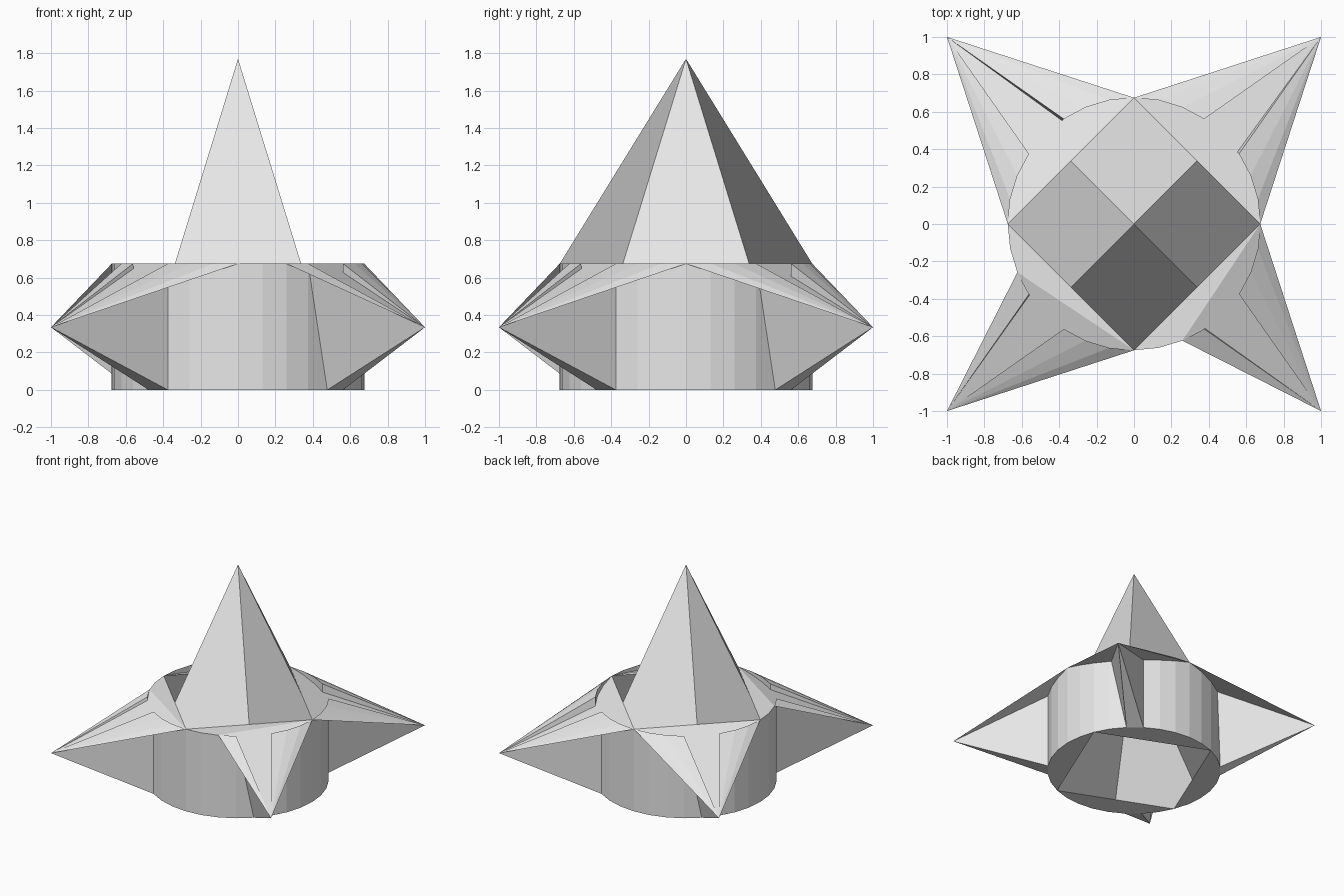
import bpy, bmesh, math
from mathutils import Vector

if "Cube" in bpy.data.objects:
    bpy.data.objects.remove(bpy.data.objects["Cube"])

R = 0.675          # drum radius and height
STEP = 11.25       # 32-sided drum
TIP_Z = 0.335
PEAK_Z = 1.77

grey = bpy.data.materials.new("light grey")
grey.diffuse_color = (0.8, 0.8, 0.8, 1)
grey.use_nodes = True
grey.node_tree.nodes["Principled BSDF"].inputs["Base Color"].default_value = grey.diffuse_color


def pt(deg, z, r=R):
    a = math.radians(deg)
    return (r * math.cos(a), r * math.sin(a), z)


def make(name, polys):
    """Object from a list of polygons, each a list of points."""
    bm = bmesh.new()
    seen = {}
    for poly in polys:
        vs = []
        for p in poly:
            key = tuple(round(c, 4) for c in p)
            if key not in seen:
                seen[key] = bm.verts.new(p)
            vs.append(seen[key])
        bm.faces.new(vs)
    me = bpy.data.meshes.new(name)
    bm.to_mesh(me)
    bm.free()
    me.materials.append(grey)
    ob = bpy.data.objects.new(name, me)
    bpy.context.collection.objects.link(ob)
    return ob


walls, spikes, rim, underside = [], [], [], []
for k in range(4):
    T = [pt(90 * k + STEP * s, R) for s in range(11)]
    B = [pt(90 * k + STEP * s, 0) for s in range(11)]
    tip = pt(90 * k + 45, TIP_Z, math.sqrt(2))

    # drum wall, open where the spike grows out
    for s in (0, 1, 2, 5, 6, 7):
        walls.append([B[s], B[s + 1], T[s + 1], T[s]])

    # spike flanks
    spikes += [[B[3], B[4], T[3]], [B[4], tip, T[3]],
               [B[4], B[5], tip], [B[5], T[5], tip]]

    # spike shoulders running from the top rim to the tip
    rear = k < 2
    for s in (5, 6, 7, 2) + ((1, 0) if rear else ()):
        spikes.append([tip, T[s + 1], T[s]])

    # sloping sheet from the peak's base out to the tip
    if rear:
        spikes.append([T[0], tip, T[8]])
    else:
        spikes.append([T[2], tip, T[8]])
        rim += [[T[0], T[1], T[2]], [T[0], T[2], T[8]]]

    # flat underside between the rim and the square opening
    underside.append(B[2:11][::-1])

make("drum_wall", walls)
make("corner_spikes", spikes)
make("top_rim", rim)
make("bottom_rim", underside)

# central peak: four kite faces on a square base
mid = R * math.sqrt(0.5)
top = (0, 0, PEAK_Z)
peak = []
for k in range(4):
    a = 90 * k
    m0, v, m1 = pt(a - 45, R, mid), pt(a, R), pt(a + 45, R, mid)
    peak.append([m0, v, m1, top] if k % 2 == 0 else [top, m0, v, m1])
make("peak", peak)

# hollow seen from below, the same kite pyramid turned by 22.5 degrees
roof = (0, 0, PEAK_Z - R)
make("bottom_hollow", [
    [roof, pt(a + 45, 0, mid), pt(a, 0), pt(a - 45, 0, mid)]
    for a in (22.5, 112.5, 202.5, 292.5)])
